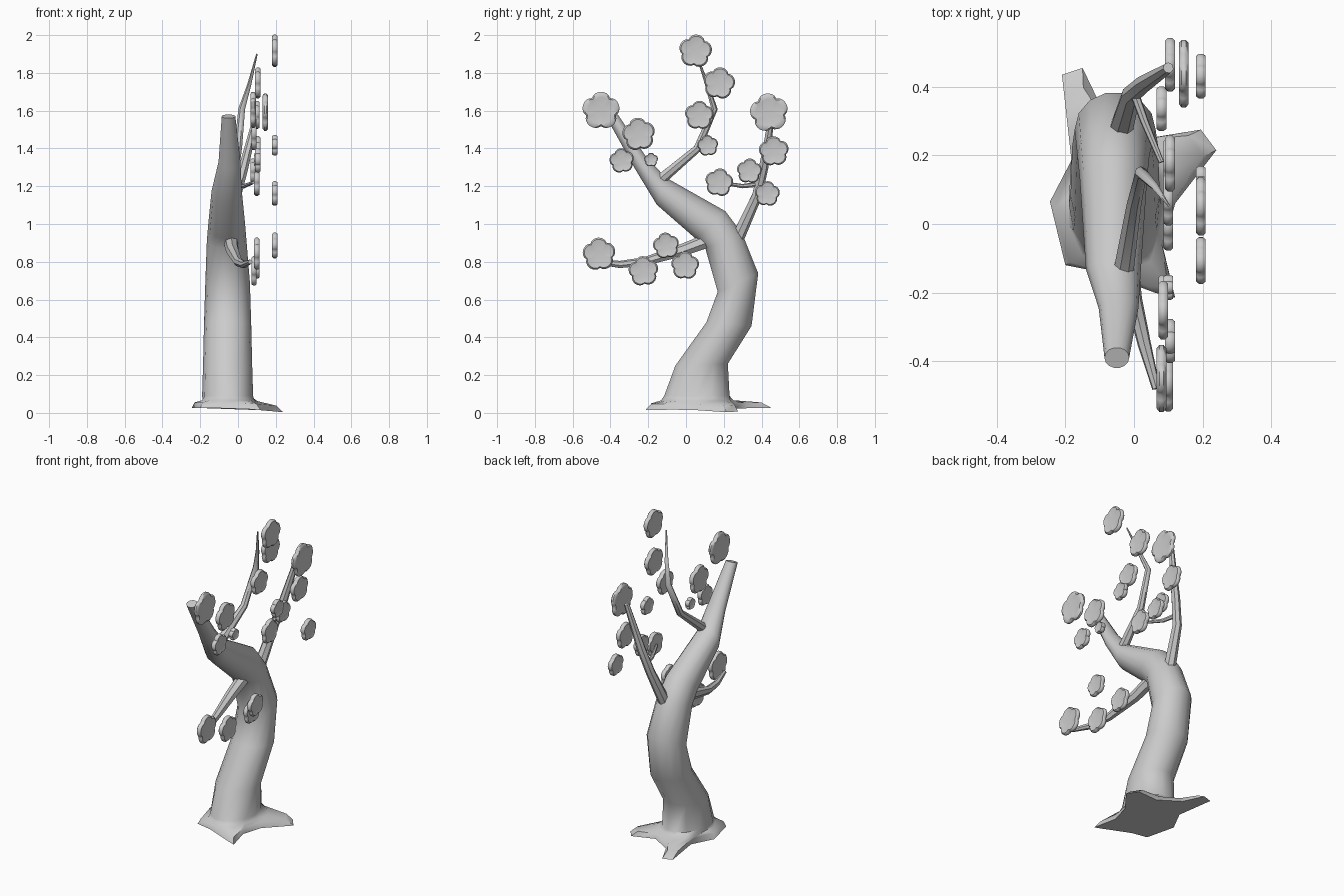
import bpy, bmesh, math
from mathutils import Vector

cube = bpy.data.objects.get("Cube")
if cube:
    bpy.data.objects.remove(cube, do_unlink=True)

grey = bpy.data.materials.new("plain_grey")
grey.use_nodes = True
COLOUR = (0.6, 0.6, 0.6, 1)
grey.diffuse_color = COLOUR
grey.node_tree.nodes["Principled BSDF"].inputs["Base Color"].default_value = COLOUR


def loft(name, rings, sharp=50):
    """Skin a stack of equal-length closed rings and cap both ends."""
    bm = bmesh.new()
    rows = [[bm.verts.new(p) for p in ring] for ring in rings]
    n = len(rows[0])
    for a, b in zip(rows, rows[1:]):
        for i in range(n):
            j = (i + 1) % n
            bm.faces.new((a[i], a[j], b[j], b[i]))
    bm.faces.new(rows[0][::-1])
    bm.faces.new(rows[-1])
    bmesh.ops.recalc_face_normals(bm, faces=bm.faces)
    mesh = bpy.data.meshes.new(name)
    bm.to_mesh(mesh)
    bm.free()
    mesh.materials.append(grey)
    obj = bpy.data.objects.new(name, mesh)
    bpy.context.collection.objects.link(obj)
    bpy.ops.object.select_all(action='DESELECT')
    obj.select_set(True)
    bpy.context.view_layer.objects.active = obj
    bpy.ops.object.shade_smooth_by_angle(angle=math.radians(sharp))
    return obj


def oval(centre, rx, side, n):
    """Ring spanned by the x axis and a side vector in the yz plane."""
    return [Vector(centre) + Vector((rx * math.cos(t), 0, 0)) + side * math.sin(t)
            for t in (math.tau * i / n for i in range(n))]


def branch(name, path, n=7):
    """Tapered limb; path holds (x, y, z, radius)."""
    pts = [Vector(p[:3]) for p in path]
    rings = []
    for i, p in enumerate(pts):
        d = (pts[min(i + 1, len(pts) - 1)] - pts[max(i - 1, 0)]).normalized()
        u = d.cross(Vector((1, 0, 0))).normalized()
        v = u.cross(d)
        rings.append([p + path[i][3] * (u * math.cos(t) + v * math.sin(t))
                      for t in (math.tau * k / n for k in range(n))])
    return loft(name, rings)


# Trunk and roots: star-shaped foot rising into leaning oval sections
foot = [(.12, .06), (.24, .215), (.195, .275), (.04, .25), (-.09, .33),
        (-.15, .455), (-.21, .435), (-.175, .2), (-.245, .065), (-.2, -.12),
        (-.1, -.14), (.06, -.2), (.12, -.215), (.085, -.07)]
N = len(foot)
# Each section: x centre, x radius, then (y, z) of its back edge and front edge
sections = [
    (-.055, .135, (.235, .09), (-.12, .09)),
    (-.055, .13, (.225, .26), (-.06, .25)),
    (-.055, .125, (.35, .46), (.105, .48)),
    (-.055, .118, (.385, .74), (.165, .64)),
    (-.06, .105, (.3, .95), (.1, .87)),
    (-.06, .098, (.21, 1.07), (.05, .92)),
    (-.06, .08, (-.11, 1.25), (-.155, 1.1)),
    (-.045, .058, (-.22, 1.37), (-.27, 1.29)),
    (-.05, .036, (-.36, 1.58), (-.42, 1.56)),
]
trunk = []
for cx, rx, back, front in sections:
    b, f = Vector((0, *back)), Vector((0, *front))
    trunk.append(oval((b + f) / 2 + Vector((cx, 0, 0)), rx, (b - f) / 2, N))
sole = [Vector((x, y, .025 - max(0, x) * .09)) for x, y in foot]
middle = [s.lerp(t, .22) + Vector((0, 0, .016)) for s, t in zip(sole, trunk[0])]
shoulder = [s.lerp(t, .8) + Vector((0, 0, -.01)) for s, t in zip(sole, trunk[0])]
loft("trunk_with_roots", [sole, middle, shoulder] + trunk)

# Limbs
branch("lower_front_branch", [(-.04, .14, .92, .04), (-.03, -.02, .86, .034),
                              (0, -.22, .8, .024), (.03, -.35, .785, .02),
                              (.065, -.48, .8, .012)])
branch("back_branch", [(-.04, .27, .92, .036), (-.01, .375, 1.15, .028),
                       (.03, .41, 1.3, .026), (.1, .455, 1.58, .016)])
branch("back_twig", [(0, .385, 1.21, .014), (.03, .3, 1.2, .012), (.08, .18, 1.22, .008)])
branch("upper_branch", [(-.03, -.13, 1.24, .03), (.0, .06, 1.4, .022),
                        (.02, .15, 1.61, .018), (.06, .11, 1.74, .011),
                        (.1, .055, 1.9, .004)])

# Five-petalled blossoms facing sideways: (x, y, z, radius)
blossoms = [
    (.08, -.45, 1.6, .1), (.085, -.25, 1.475, .088), (.105, -.34, 1.335, .066),
    (.1, -.185, 1.34, .037), (.195, .05, 1.915, .088), (.105, .175, 1.745, .085),
    (.1, .07, 1.575, .077), (.195, .115, 1.415, .056), (.145, .44, 1.59, .102),
    (.105, .465, 1.385, .08), (.08, .335, 1.28, .067), (.1, .175, 1.22, .075),
    (.195, .43, 1.16, .067), (.1, -.46, .84, .088), (.195, -.105, .885, .07),
    (.085, -.225, .75, .08), (.1, -.005, .78, .075),
]
# Rounded edge profile: (fraction of radius, sideways offset)
profile = [(.35, -.009), (.7, -.011), (.9, -.014), (1, -.006),
           (1, .006), (.9, .014), (.7, .011), (.35, .009)]
for k, (x, y, z, r) in enumerate(blossoms):
    rings = []
    for scale, off in profile:
        ring = []
        for i in range(40):
            t = math.tau * i / 40
            petal = .82 + .18 * abs(math.cos(2.5 * t)) ** .7
            a = t + math.pi / 2 + .15 * math.sin(k)
            q = r * scale * petal
            ring.append((x + off, y + q * math.cos(a), z + q * math.sin(a)))
        rings.append(ring)
    loft(f"blossom_{k + 1}", rings)
